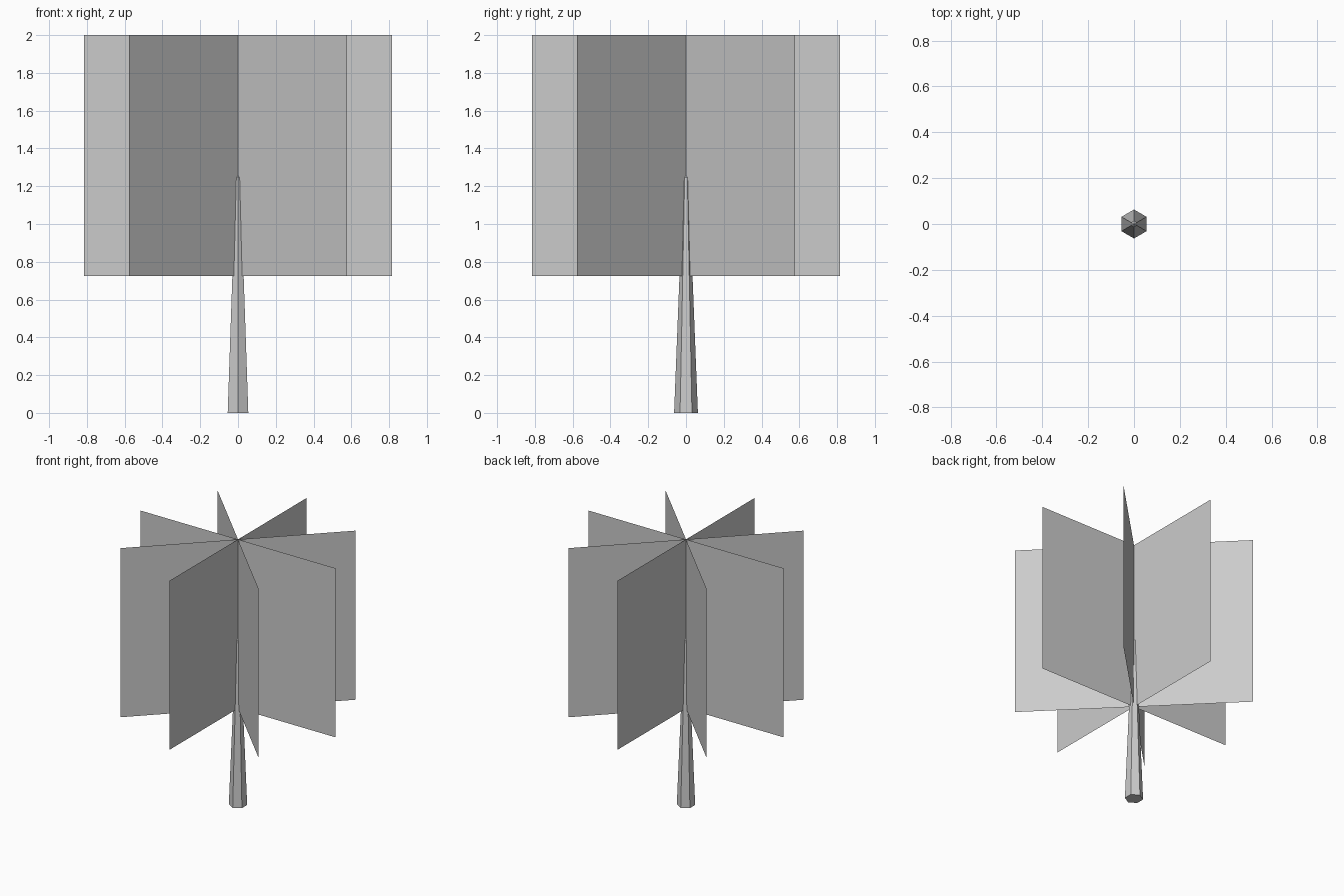
import bpy, bmesh, math
from mathutils import Matrix, Vector

if "Cube" in bpy.data.objects:
    bpy.data.objects.remove(bpy.data.objects["Cube"])


def add_object(name, bm):
    mesh = bpy.data.meshes.new(name)
    bm.to_mesh(mesh)
    bm.free()
    obj = bpy.data.objects.new(name, mesh)
    bpy.context.collection.objects.link(obj)
    return obj


# Trunk: tapered six-sided column with a tiny blunt tip, corners on the y axis
bm = bmesh.new()
rings = []
for radius, z in ((0.063, 0.0), (0.014, 1.245)):
    rings.append([bm.verts.new((radius * math.sin(i * math.pi / 3),
                                radius * math.cos(i * math.pi / 3), z))
                  for i in range(6)])
tip = bm.verts.new((0, 0, 1.258))
low, high = rings
for i in range(6):
    j = (i + 1) % 6
    bm.faces.new((low[i], low[j], high[j], high[i]))
    bm.faces.new((high[i], high[j], tip))
bm.faces.new(low)
bmesh.ops.recalc_face_normals(bm, faces=bm.faces)
add_object("trunk", bm)

# Foliage: four upright cards crossing on the trunk axis, 45 degrees apart
HALF_WIDTH, BOTTOM, TOP = 0.815, 0.725, 2.0
for k in range(4):
    bm = bmesh.new()
    turn = Matrix.Rotation(k * math.pi / 4, 3, 'Z')
    corners = ((-HALF_WIDTH, BOTTOM), (HALF_WIDTH, BOTTOM),
               (HALF_WIDTH, TOP), (-HALF_WIDTH, TOP))
    bm.faces.new([bm.verts.new(turn @ Vector((x, 0, z))) for x, z in corners])
    add_object(f"foliage_card_{k + 1}", bm)
